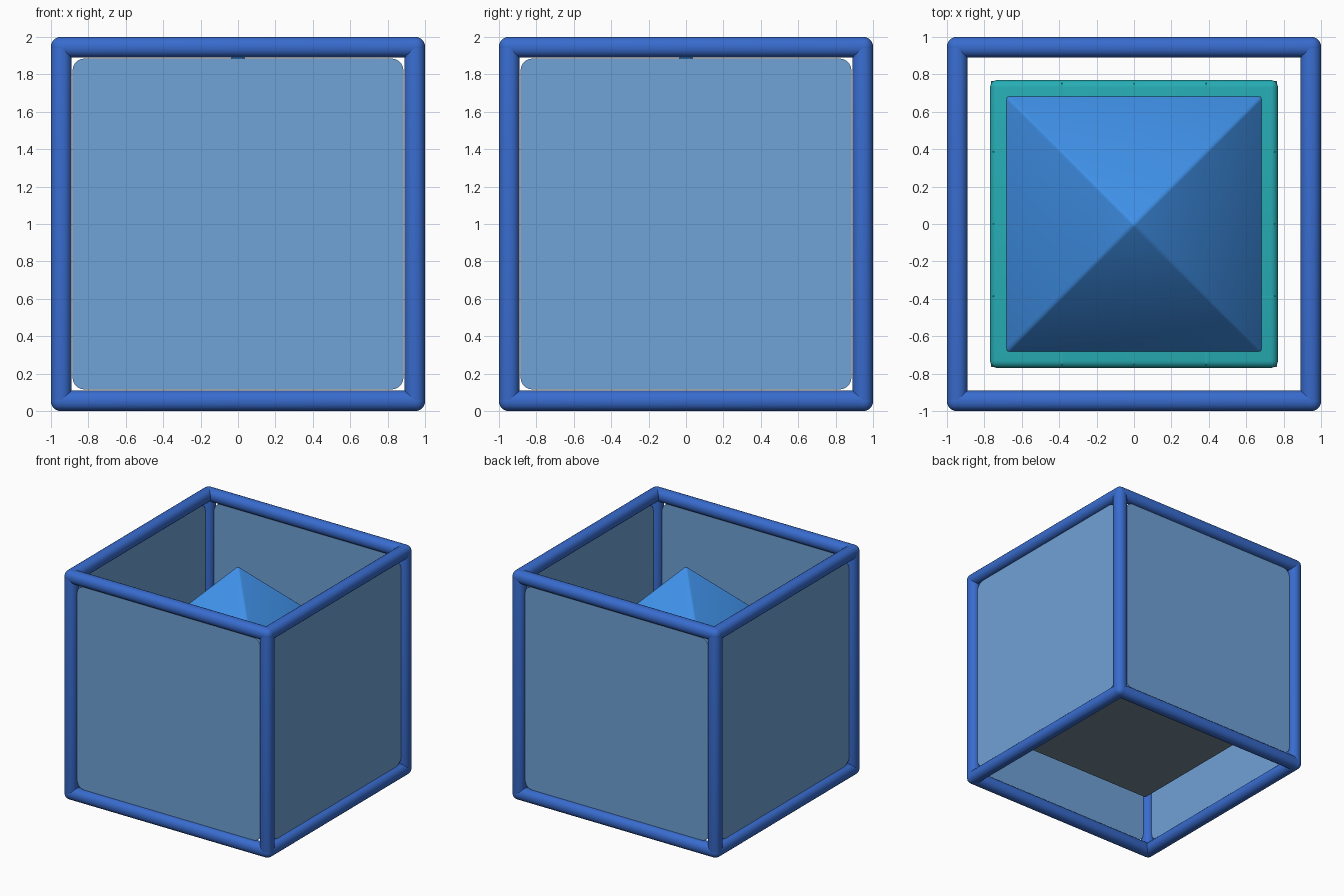
import bpy, bmesh, math
from mathutils import Matrix, Vector

if "Cube" in bpy.data.objects:
    bpy.data.objects.remove(bpy.data.objects["Cube"])


def material(name, rgb):
    m = bpy.data.materials.new(name)
    m.diffuse_color = (*rgb, 1)
    m.use_nodes = True
    m.node_tree.nodes["Principled BSDF"].inputs["Base Color"].default_value = m.diffuse_color
    return m


FRAME = material("frame_blue", (0.04, 0.15, 0.62))
PANEL = material("panel_blue", (0.16, 0.36, 0.68))
TEAL = material("teal", (0.02, 0.42, 0.46))
ROOF = material("roof_blue", (0.05, 0.28, 0.80))
SLATE = material("slate", (0.17, 0.24, 0.30))


def finish(name, bm, mat, smooth=True):
    bmesh.ops.recalc_face_normals(bm, faces=bm.faces)
    me = bpy.data.meshes.new(name)
    bm.to_mesh(me)
    bm.free()
    me.materials.append(mat)
    ob = bpy.data.objects.new(name, me)
    bpy.context.collection.objects.link(ob)
    if smooth:
        bpy.ops.object.select_all(action='DESELECT')
        ob.select_set(True)
        bpy.context.view_layer.objects.active = ob
        bpy.ops.object.shade_smooth_by_angle(angle=math.radians(35))
    return ob


def box(name, centre, size, mat, bevel=0, axis=None, segments=5):
    """Box with rounded edges; axis limits rounding to edges along it."""
    bm = bmesh.new()
    bmesh.ops.create_cube(bm, size=1)
    bmesh.ops.scale(bm, vec=size, verts=bm.verts)
    if bevel:
        edges = [e for e in bm.edges if axis is None or
                 abs((e.verts[0].co - e.verts[1].co).normalized()[axis]) > 0.9]
        bmesh.ops.bevel(bm, geom=edges, offset=bevel, segments=segments,
                        profile=0.5, affect='EDGES')
    bmesh.ops.translate(bm, vec=centre, verts=bm.verts)
    return finish(name, bm, mat)


# Twelve rounded frame bars
W = 0.11
C = 1 - W / 2
for axis in range(3):
    for i in (-1, 1):
        for j in (-1, 1):
            pos = [i * C, j * C]
            pos.insert(axis, 0)
            size = [W, W, W]
            size[axis] = 2
            box(f"frame_bar_{'xyz'[axis]}", Vector(pos) + Vector((0, 0, 1)),
                size, FRAME, 0.05)

# Four thin side panels with rounded corners
for s, label in ((-1, "front"), (1, "back")):
    box(f"{label}_panel", (0, s * C, 1), (1.77, 0.02, 1.77), PANEL, 0.065, 1)
for s, label in ((-1, "left"), (1, "right")):
    box(f"{label}_panel", (s * C, 0, 1), (0.02, 1.77, 1.77), PANEL, 0.065, 0)

# Inner block and its underside plate
box("inner_block", (0, 0, 0.815), (1.54, 1.54, 0.77), TEAL, 0.04)
box("block_underside", (0, 0, 0.43), (1.53, 1.53, 0.02), SLATE)

# Thin seam strips on the rim of the block
for t in (-0.385, 0, 0.385):
    for s in (-1, 1):
        box("rim_seam_y", (t, s * 0.715, 1.2), (0.008, 0.08, 0.008), TEAL)
        box("rim_seam_x", (s * 0.715, t, 1.2), (0.08, 0.008, 0.008), TEAL)

# Pyramid on top, slightly rounded at the base corners
bm = bmesh.new()
bmesh.ops.create_cone(bm, cap_ends=True, segments=4, radius1=0.69 * math.sqrt(2),
                      radius2=0, depth=0.73,
                      matrix=Matrix.Translation((0, 0, 1.195 + 0.365)) @
                      Matrix.Rotation(math.pi / 4, 4, 'Z'))
bmesh.ops.bevel(bm, geom=list(bm.edges), offset=0.015, segments=2,
                profile=0.5, affect='EDGES')
finish("pyramid", bm, ROOF)
